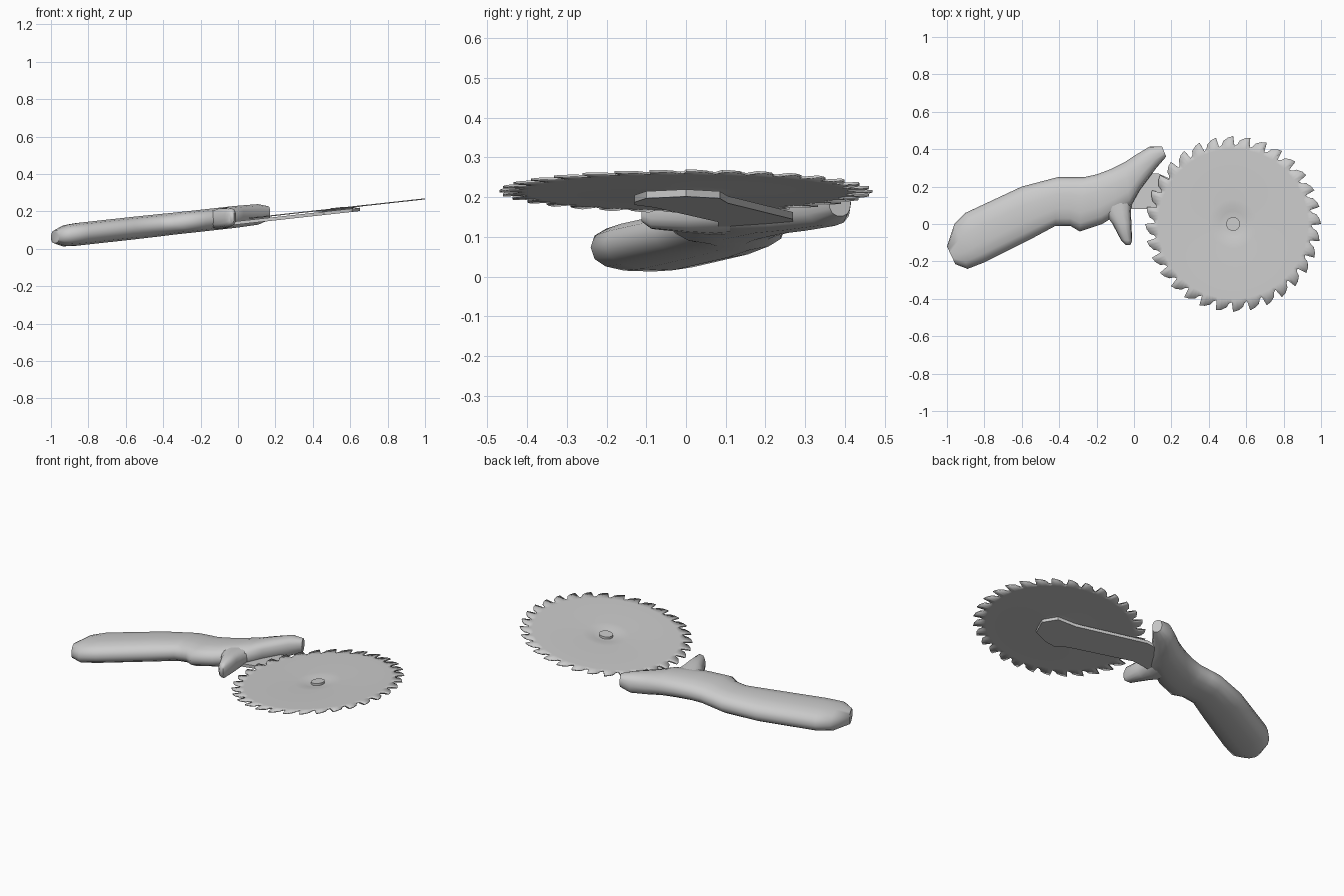
import bpy, bmesh, math
from mathutils import Vector

cube = bpy.data.objects.get("Cube")
if cube:
    bpy.data.objects.remove(cube, do_unlink=True)

SLOPE = 0.11          # whole tool leans up towards the blade
HUB = Vector((0.53, 0.0))

grey = bpy.data.materials.new("plain grey")
grey.use_nodes = True
grey.diffuse_color = (0.6, 0.6, 0.6, 1)
grey.node_tree.nodes["Principled BSDF"].inputs["Base Color"].default_value = (0.6, 0.6, 0.6, 1)


def finish(bm, name, angle):
    """Lean the part, recalculate normals and make a shaded object."""
    for v in bm.verts:
        v.co.z += SLOPE * v.co.x
    bmesh.ops.recalc_face_normals(bm, faces=bm.faces)
    mesh = bpy.data.meshes.new(name)
    bm.to_mesh(mesh)
    bm.free()
    mesh.materials.append(grey)
    ob = bpy.data.objects.new(name, mesh)
    bpy.context.collection.objects.link(ob)
    bpy.ops.object.select_all(action='DESELECT')
    ob.select_set(True)
    bpy.context.view_layer.objects.active = ob
    bpy.ops.object.shade_smooth_by_angle(angle=math.radians(angle))
    return ob


def bridge(bm, a, b):
    n = len(a)
    for i in range(n):
        j = (i + 1) % n
        bm.faces.new((a[i], a[j], b[j], b[i]))


def loft(name, stations, base, sides=14):
    """Rounded tube; each station is upper edge, lower edge, height."""
    bm = bmesh.new()
    rings = []
    for ux, uy, lx, ly, h in stations:
        up, low = Vector((ux, uy)), Vector((lx, ly))
        mid, half = (up + low) / 2, (up - low) / 2
        ring = []
        for i in range(sides):
            a = 2 * math.pi * i / sides
            c, s = math.cos(a), math.sin(a)
            p = mid + half * math.copysign(abs(c) ** 0.8, c)
            ring.append(bm.verts.new((p.x, p.y, base + h / 2 * math.copysign(abs(s) ** 0.8, s))))
        rings.append(ring)
    for a, b in zip(rings, rings[1:]):
        bridge(bm, a, b)
    bm.faces.new(rings[0])
    bm.faces.new(rings[-1])
    return finish(bm, name, 60)


def plate(name, outline, bottom, top):
    """Flat extruded outline."""
    bm = bmesh.new()
    low = [bm.verts.new((x, y, bottom)) for x, y in outline]
    high = [bm.verts.new((x, y, top)) for x, y in outline]
    bridge(bm, low, high)
    bm.faces.new(low)
    bm.faces.new(high)
    return finish(bm, name, 30)


# Curved grip, ending in the long upper guard horn
loft("handle", [
    (-1.0, -.12, -.955, -.215, .07),
    (-.96, 0, -.89, -.24, .115),
    (-.9, .06, -.8, -.205, .124),
    (-.6, .2, -.55, -.08, .124),
    (-.41, .25, -.42, -.01, .122),
    (-.35, .25, -.34, -.01, .12),
    (-.27, .25, -.29, -.04, .12),
    (-.2, .265, -.17, 0, .12),
    (-.12, .295, -.09, .05, .12),
    (-.05, .33, -.02, .09, .12),
    (.01, .37, .03, .18, .118),
    (.085, .415, .12, .3, .112),
    (.15, .415, .172, .36, .075)], .172)

# Short lower guard horn
loft("finger_guard", [
    (-.2, .15, -.005, .15, .1),
    (-.15, .05, -.017, .07, .112),
    (-.115, 0, -.014, .01, .108),
    (-.07, -.085, -.01, -.09, .095),
    (-.045, -.112, -.02, -.112, .06)], .172)

# Bar under the blade, with a wide angular head
plate("blade_arm", [
    (-.06, .08), (.07, .08), (.4, -.08), (.46, -.13), (.52, -.13), (.61, -.1),
    (.653, 0), (.61, .085), (.5, .105), (.13, .27), (-.06, .27)], .13, .148)

# Pivot pin
plate("pivot_pin", [
    (HUB.x + .037 * math.cos(a * math.pi / 10), HUB.y + .037 * math.sin(a * math.pi / 10))
    for a in range(20)], .14, .162)

# Round blade with hooked teeth and a dished centre
TEETH = 32
tooth = [(0, .47), (.3, .463), (.6, .447), (.72, .427), (.9, .418), (1.08, .435)]
BLADE_Z = .157
bm = bmesh.new()


def ring(points, z):
    return [bm.verts.new((HUB.x + r * math.cos(a), HUB.y + r * math.sin(a), z)) for a, r in points]


pitch = 2 * math.pi / TEETH
count = TEETH * len(tooth)
previous = ring([((k + f) * pitch, r) for k in range(TEETH) for f, r in tooth], BLADE_Z)
for radius, drop in [(.4, 0), (.13, 0), (.1, .002), (.07, .007), (.045, .011)]:
    current = ring([((i + .3) * pitch / len(tooth), radius) for i in range(count)], BLADE_Z - drop)
    bridge(bm, previous, current)
    previous = current
bm.faces.new(previous)
blade = finish(bm, "saw_blade", 40)
thick = blade.modifiers.new("thickness", 'SOLIDIFY')
thick.thickness = 0.006
thick.offset = 0
